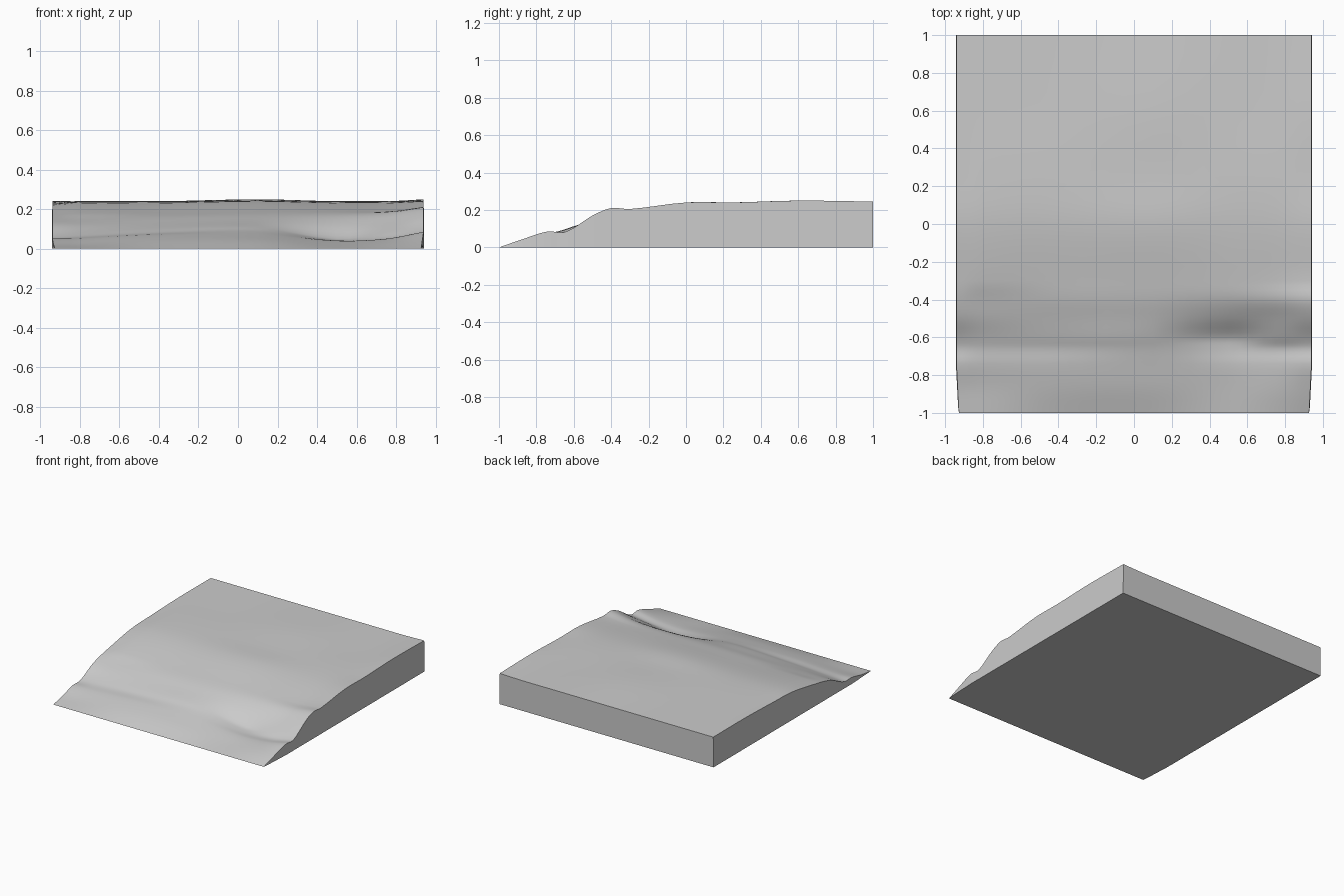
import bpy, bmesh, math

cube = bpy.data.objects.get("Cube")
if cube:
    bpy.data.objects.remove(cube, do_unlink=True)

# Heights in hundredths: one profile (front to back) per station across the width
DEPTHS = [-1, -.87, -.74, -.66, -.6, -.5, -.4, -.3, 0, .25, .6, 1]
PROFILES = {
    -.94: [0, 2, 5, 5, 7, 12, 15, 17, 22, 23, 24, 24],
    -.8: [0, 2, 5, 6, 8, 12, 15, 18, 23, 24, 24, 24],
    -.4: [0, 4, 7, 8, 10, 13, 16, 18, 23, 24, 24, 24],
    .1: [0, 4, 7, 9, 11, 14, 17, 19, 24, 24, 25, 24],
    .5: [0, 2, 4, 4, 5, 12, 17, 19, 23, 24, 24, 24],
    .75: [0, 3, 5, 5, 8, 13, 18, 19, 23, 24, 24, 24],
    .94: [0, 4.5, 8.5, 8, 10.5, 17, 21, 20.5, 24, 24, 25, 24.5],
}
STATIONS = list(PROFILES)
STEPS = 4


def smooth_value(keys, values, t):
    """Cubic interpolation through uneven keys."""
    last = len(keys) - 1

    def slope(i):
        a, b = max(i - 1, 0), min(i + 1, last)
        return (values[b] - values[a]) / (keys[b] - keys[a])

    i = max(k for k in range(last) if keys[k] <= t)
    h = keys[i + 1] - keys[i]
    u = (t - keys[i]) / h
    ease = u * u * (3 - 2 * u)
    return (values[i] * (1 - ease) + values[i + 1] * ease
            + h * u * (1 - u) * ((1 - u) * slope(i) - u * slope(i + 1)))


def refine(keys):
    fine = [a + (b - a) * s / STEPS for a, b in zip(keys, keys[1:]) for s in range(STEPS)]
    return fine + [keys[-1]]


def height(x, y):
    row = [smooth_value(DEPTHS, PROFILES[s], y) for s in STATIONS]
    return max(smooth_value(STATIONS, row, x), 0) / 100


# Ground slab: rolling top, straight walls and a flat underside
bm = bmesh.new()
xs, ys = refine(STATIONS), refine(DEPTHS)
top = []
for x in xs:
    column = []
    for y in ys:
        taper = 1 - .014 * max(0, (-.74 - y) / .26)
        column.append(bm.verts.new((x * taper, y, height(x, y))))
    top.append(column)
for a, b in zip(top, top[1:]):
    for j in range(len(ys) - 1):
        bm.faces.new((a[j], b[j], b[j + 1], a[j + 1])).smooth = True

front = [c[0] for c in top]
right = top[-1]
back = [c[-1] for c in reversed(top)]
left = top[0][::-1]
rim = front[:-1] + right[:-1] + back[:-1] + left[:-1]
base = []
for v in rim:
    if v.co.y < -.999:
        base.append(v)
    else:
        base.append(bm.verts.new((v.co.x * 1.003, v.co.y, 0)))
for i in range(len(rim)):
    k = (i + 1) % len(rim)
    corners = list(dict.fromkeys((rim[i], base[i], base[k], rim[k])))
    if len(corners) > 2:
        bm.faces.new(corners)
bm.faces.new(base[::-1])
bmesh.ops.recalc_face_normals(bm, faces=bm.faces)

mesh = bpy.data.meshes.new("ground_slab")
bm.to_mesh(mesh)
bm.free()
slab = bpy.data.objects.new("ground_slab", mesh)
bpy.context.collection.objects.link(slab)

# Plain grey material
grey = bpy.data.materials.new("plain_grey")
grey.use_nodes = True
colour = (.6, .6, .6, 1)
grey.diffuse_color = colour
grey.node_tree.nodes["Principled BSDF"].inputs["Base Color"].default_value = colour
mesh.materials.append(grey)

bpy.ops.object.select_all(action="DESELECT")
slab.select_set(True)
bpy.context.view_layer.objects.active = slab
bpy.ops.object.shade_smooth_by_angle(angle=math.radians(40))
